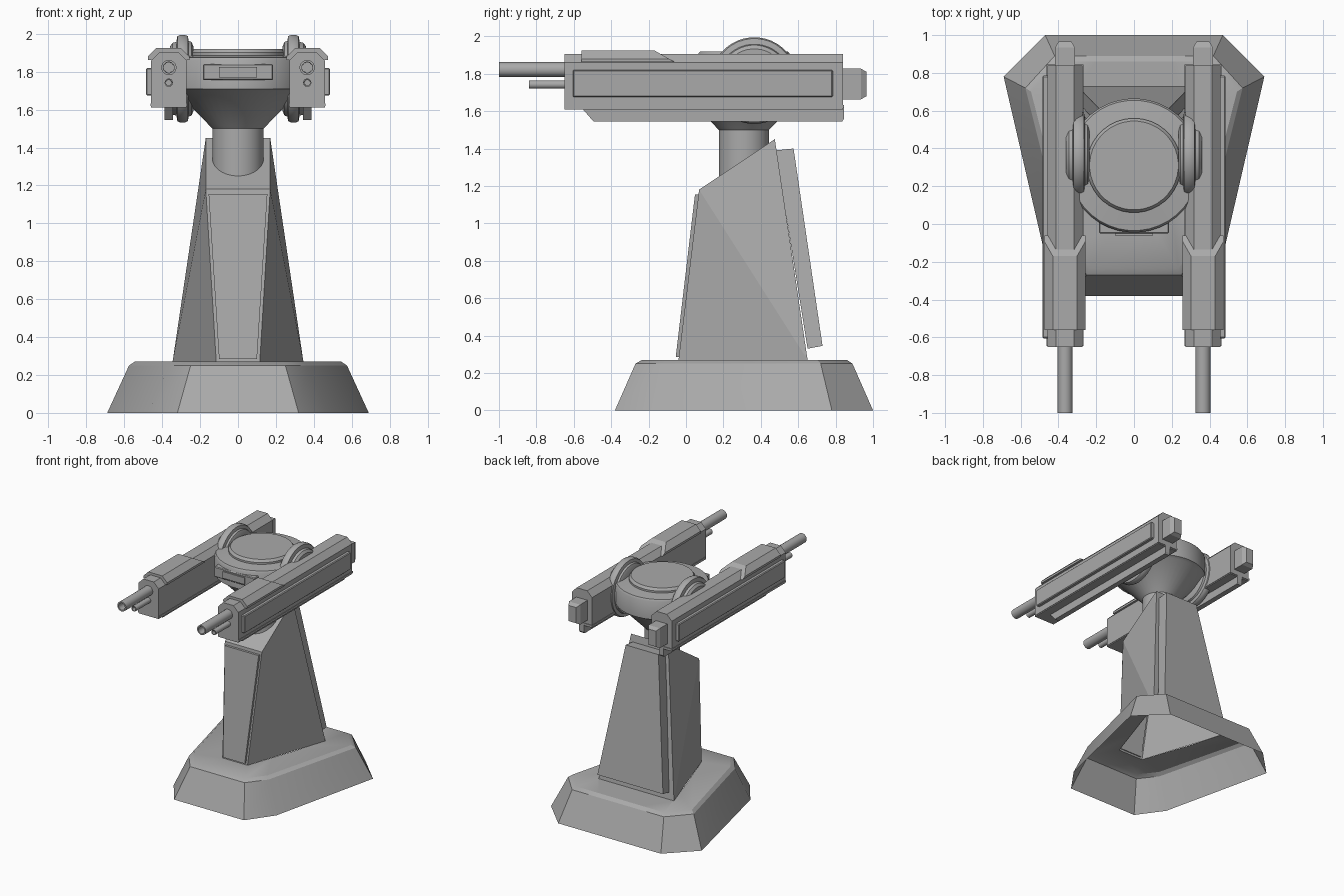
import bpy, bmesh, math
from mathutils import Vector

if "Cube" in bpy.data.objects:
    bpy.data.objects.remove(bpy.data.objects["Cube"])

grey = bpy.data.materials.new("plain_grey")
grey.diffuse_color = (0.4, 0.4, 0.4, 1)
grey.use_nodes = True
grey.node_tree.nodes["Principled BSDF"].inputs["Base Color"].default_value = grey.diffuse_color


def make(name, verts, faces, smooth=None):
    me = bpy.data.meshes.new(name)
    me.from_pydata([tuple(v) for v in verts], [], faces)
    bm = bmesh.new()
    bm.from_mesh(me)
    bmesh.ops.recalc_face_normals(bm, faces=bm.faces)
    bm.to_mesh(me)
    bm.free()
    ob = bpy.data.objects.new(name, me)
    bpy.context.collection.objects.link(ob)
    me.materials.append(grey)
    if smooth:
        bpy.ops.object.select_all(action='DESELECT')
        ob.select_set(True)
        bpy.context.view_layer.objects.active = ob
        bpy.ops.object.shade_smooth_by_angle(angle=math.radians(smooth))
    return ob


def loft(name, rings, cap_a=True, cap_b=True, smooth=None):
    """Bridge closed rings that have equal point counts."""
    n = len(rings[0])
    verts = [p for r in rings for p in r]
    faces = [(k * n + i, k * n + (i + 1) % n, (k + 1) * n + (i + 1) % n, (k + 1) * n + i)
             for k in range(len(rings) - 1) for i in range(n)]
    if cap_a:
        faces.append(tuple(range(n)))
    if cap_b:
        faces.append(tuple(range(len(verts) - n, len(verts))))
    return make(name, verts, faces, smooth)


def lathe(name, profile, centre, axis, n=32, smooth=35, caps=True):
    """Spin (radius, position) pairs around the given axis."""
    rings = []
    for r, t in profile:
        ring = []
        for i in range(n):
            a = 2 * math.pi * (i + 0.5) / n
            c, s = r * math.cos(a), r * math.sin(a)
            p = {'x': (t, c, s), 'y': (c, t, s), 'z': (c, s, t)}[axis]
            ring.append(Vector(p) + Vector(centre))
        rings.append(ring)
    return loft(name, rings, caps, caps, smooth)


def box(name, x0, x1, y0, y1, z0, z1, bevel=0):
    ob = loft(name, [[(x0, y0, z), (x1, y0, z), (x1, y1, z), (x0, y1, z)] for z in (z0, z1)])
    if bevel:
        m = ob.modifiers.new("bevel", 'BEVEL')
        m.width, m.segments = bevel, 1
    return ob


def sym(half):
    """Mirror a half outline (x > 0, front to back) into a closed loop."""
    return half + [(-p[0],) + tuple(p[1:]) for p in reversed(half)]


# Foot skirt: hollow shell, open below, with an opening under the tower
tower_foot = [(.115, -.04), (.19, .18), (.25, .35), (.3, .52), (.345, .65)]
tower_foot = sym([(x, y, .27) for x, y in tower_foot])
skirt = [
    sym([(.32, -.38, 0), (.47, -.17, 0), (.69, .78, 0), (.47, 1, 0), (.2, 1, 0)]),
    sym([(.25, -.27, .25), (.365, -.12, .25), (.575, .72, .25), (.42, .89, .25), (.2, .89, .25)]),
    sym([(.235, -.235, .27), (.34, -.10, .27), (.545, .70, .27), (.40, .86, .27), (.2, .86, .27)]),
    tower_foot]
loft("foot_skirt", skirt, False, False, 30)

# Tower: tapered wedge with a sloping top
f, r = (.115, -.04, .27), (.345, .65, .27)
ft, rt = (.17, .07, 1.18), (.17, .475, 1.45)
v = [f, ft, rt, r] + [(-p[0], p[1], p[2]) for p in (f, ft, rt, r)]
make("tower", v, [(0, 1, 3), (1, 2, 3), (4, 7, 5), (5, 7, 6),
                  (0, 4, 5, 1), (1, 5, 6, 2), (2, 6, 7, 3)])

# Raised panels on the tower front and back
loft("tower_front_panel", [
    sym([(.1, -.055, .285), (.155, .048, 1.155)]),
    sym([(.1, -.03, .285), (.155, .08, 1.155)])])
loft("tower_back_panel", [
    sym([(.30, .73, .345), (.15, .575, 1.40)]),
    sym([(.30, .65, .33), (.15, .48, 1.39)])])

# Neck and rotating head
HEAD = (0, .31, 0)
lathe("neck", [(.135, 1.2), (.135, 1.52)], HEAD, 'z')
lathe("head", [(.135, 1.5), (.15, 1.515), (.33, 1.70), (.355, 1.71), (.355, 1.86),
               (.345, 1.875), (.25, 1.885), (.25, 1.90), (.235, 1.92)], HEAD, 'z', 40)
box("head_sensor_frame", -.185, .185, -.05, .1, 1.755, 1.84, .006)
box("head_sensor_lower", -.1, .1, -.06, .1, 1.77, 1.825)


def gun_ring(x0, x1, z0, z1, c, y):
    return [(x0, y, z0), (x1, y, z0), (x1, y, z1 - c), (x1 - c, y, z1),
            (x0 + c, y, z1), (x0, y, z1 - c)]


# Both gun arms
GX = .365
for side, s in (("right", 1), ("left", -1)):
    parts = []

    # pivot discs between head and gun
    parts.append(lathe("pivot_disc", [
        (.17, .235), (.195, .245), (.2, .26), (.225, .265), (.232, .28), (.232, .305),
        (.225, .32), (.195, .325), (.19, .345), (.17, .36)], (0, .365, 1.763), 'x', 40))

    # long receiver with chamfered top
    parts.append(loft("gun_body", [gun_ring(.272, .458, 1.61, 1.905, .045, y)
                                   for y in (-.65, .84)]))
    parts.append(box("gun_lower_trim", .268, .462, -.645, .845, 1.618, 1.632))

    # front top cover with a sloping rear end
    cover = gun_ring(.257, .475, 1.862, 1.925, .045, -.56)
    back = gun_ring(.257, .475, 1.862, 1.925, .045, 0)
    slope = [(x, -.06 - (z - 1.862) * 1.75, z) for x, _, z in back]
    parts.append(loft("gun_top_cover", [cover, slope]))

    # outer side plate
    parts.append(box("gun_side_plate", .45, .485, -.605, .785, 1.675, 1.82, .006))

    # underside rail
    parts.append(loft("gun_rail", [
        [(x, -.56, 1.62), (x, -.495, 1.545), (x, .835, 1.545), (x, .845, 1.56), (x, .845, 1.62)]
        for x in (GX - .022, GX + .022)]))

    # rear block with tapered end
    parts.append(loft("gun_rear_block", [
        [(GX + a * w, y, 1.745 + b * h) for a, b in ((-1, -1), (1, -1), (1, 1), (-1, 1))]
        for y, w, h in ((.83, .052, .082), (.935, .052, .082), (.965, .035, .065))]))

    # hollow main barrel and thin secondary barrel, each with a collar
    for nm, z, rad, tip in (("main", 1.822, .04, -1.0), ("secondary", 1.742, .022, -.84)):
        parts.append(lathe(nm + "_barrel", [
            (rad, -.6), (rad, tip), (rad * .72, tip), (rad * .68, tip + .12)],
            (GX, 0, z), 'y', 20))

    for ob in parts:
        ob.name = side + "_" + ob.name
        if s < 0:
            for vert in ob.data.vertices:
                vert.co.x = -vert.co.x
            ob.data.flip_normals()
